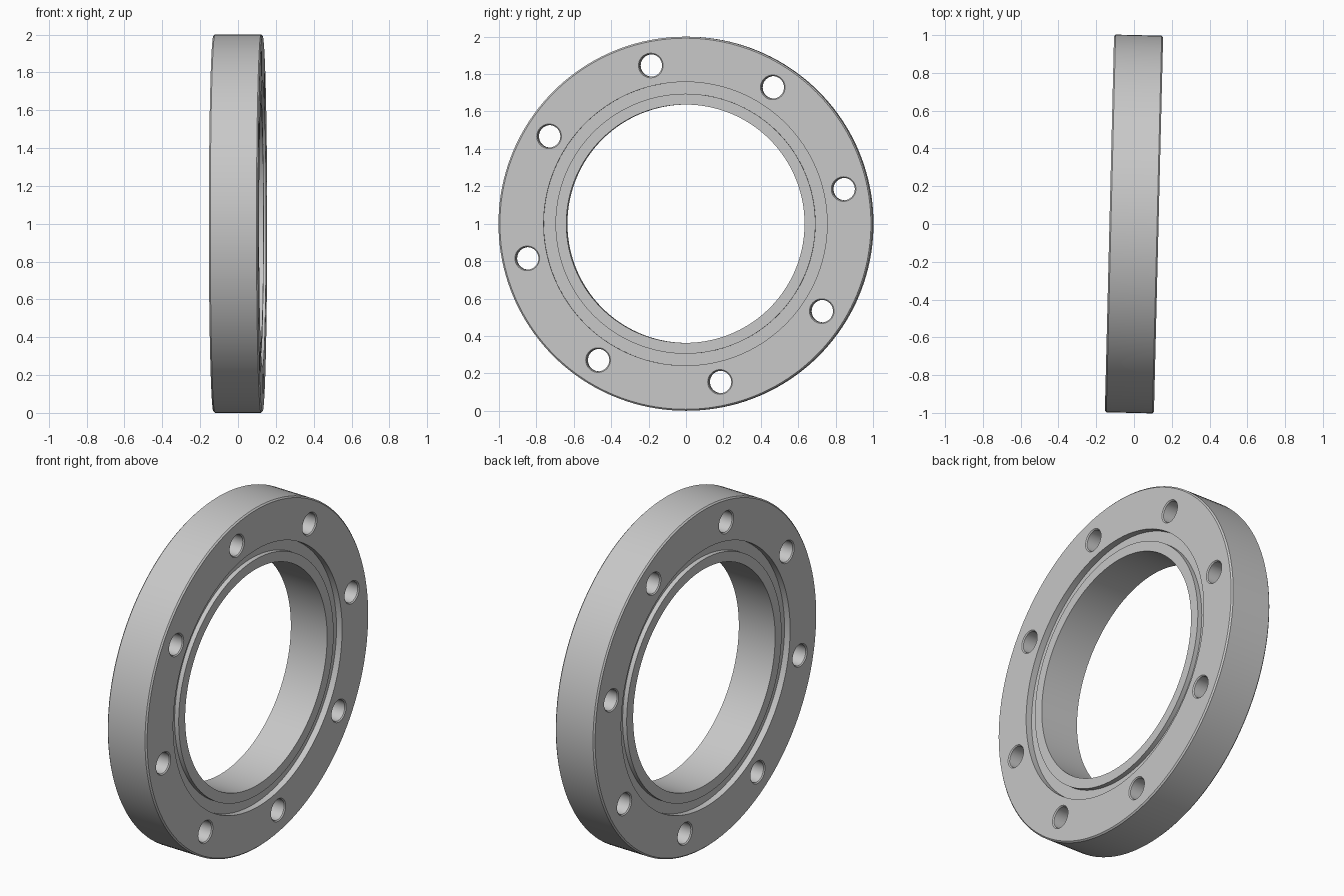
import bpy
import bmesh
from math import radians, cos, sin, tau

HALF = 0.13            # half the flange thickness
BOLT_RADIUS = 0.866    # bolt circle
BOLT_COUNT = 8
BOLT_PHASE = radians(12.35)

cube = bpy.data.objects.get("Cube")
if cube:
    bpy.data.objects.remove(cube, do_unlink=True)

steel = bpy.data.materials.new("grey_steel")
steel.use_nodes = True
steel.diffuse_color = (0.58, 0.58, 0.58, 1)
steel.node_tree.nodes["Principled BSDF"].inputs["Base Color"].default_value = (0.58, 0.58, 0.58, 1)


def lathe(bm, profile, steps, y=0.0, z=0.0):
    """Revolve a closed (x, radius) profile about the x axis."""
    rings = []
    for i in range(steps):
        a = tau * i / steps
        rings.append([bm.verts.new((x, y + r * cos(a), z + r * sin(a))) for x, r in profile])
    n = len(profile)
    for i in range(steps):
        a, b = rings[i], rings[(i + 1) % steps]
        for j in range(n):
            k = (j + 1) % n
            if profile[j][1] > 0 or profile[k][1] > 0:
                bm.faces.new((a[j], a[k], b[k], b[j]))
    bmesh.ops.remove_doubles(bm, verts=bm.verts, dist=1e-5)
    bmesh.ops.recalc_face_normals(bm, faces=bm.faces)


def make_object(name, bm):
    mesh = bpy.data.meshes.new(name)
    bm.to_mesh(mesh)
    bm.free()
    mesh.materials.append(steel)
    obj = bpy.data.objects.new(name, mesh)
    bpy.context.collection.objects.link(obj)
    return obj


def mirrored(side):
    """Complete a profile half with its reflection."""
    return side + [(-x, r) for x, r in reversed(side)]


# Flange ring: bore, inner land, seal groove and chamfered rim on both faces
side = [(HALF - 0.01, 0.637), (HALF - 0.01, 0.695),
        (HALF - 0.037, 0.695), (HALF - 0.037, 0.758),
        (HALF, 0.758), (HALF, 0.992), (HALF - 0.008, 1.0)]
bm = bmesh.new()
lathe(bm, mirrored(side), 160)
flange = make_object("flange_ring", bm)

# Bolt holes with small chamfered mouths
hole = [(HALF + 0.05, 0.0), (HALF + 0.05, 0.066), (HALF, 0.066), (HALF - 0.006, 0.06)]
bm = bmesh.new()
for i in range(BOLT_COUNT):
    a = BOLT_PHASE + tau * i / BOLT_COUNT
    lathe(bm, mirrored(hole), 40, BOLT_RADIUS * cos(a), BOLT_RADIUS * sin(a))
cutter = make_object("bolt_hole_cutter", bm)
cutter.hide_render = True

cut = flange.modifiers.new("bolt_holes", "BOOLEAN")
cut.object = cutter
cut.operation = "DIFFERENCE"
cut.solver = "EXACT"
bpy.ops.object.select_all(action="DESELECT")
flange.select_set(True)
bpy.context.view_layer.objects.active = flange
bpy.ops.object.modifier_apply(modifier=cut.name)
bpy.data.objects.remove(cutter, do_unlink=True)
bpy.ops.object.shade_smooth_by_angle(angle=radians(30))

# Stand it on the ground, turned slightly about the vertical
flange.location = (0, 0, 1)
flange.rotation_euler = (0, 0, radians(-1.4))
